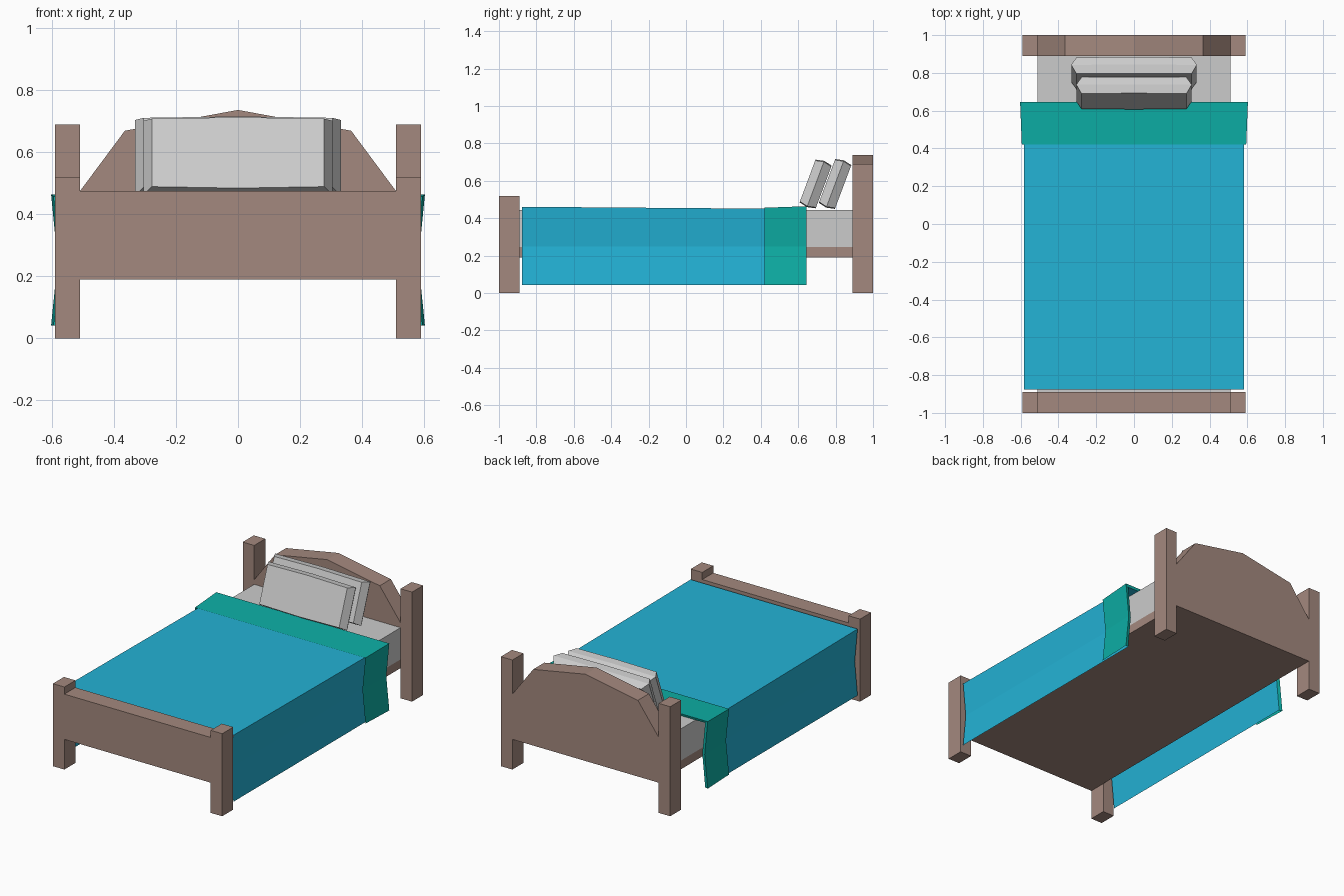
import bpy
from math import radians

if "Cube" in bpy.data.objects:
    bpy.data.objects.remove(bpy.data.objects["Cube"])


def material(name, rgb):
    m = bpy.data.materials.new(name)
    m.diffuse_color = (*rgb, 1)
    m.use_nodes = True
    m.node_tree.nodes["Principled BSDF"].inputs["Base Color"].default_value = m.diffuse_color
    return m


WOOD = material("wood", (0.37, 0.25, 0.21))
BLUE = material("blue_cloth", (0.017, 0.45, 0.67))
TEAL = material("teal_cloth", (0.004, 0.43, 0.38))


def mesh(name, verts, faces, mat=None):
    me = bpy.data.meshes.new(name)
    me.from_pydata(verts, [], faces)
    me.update()
    ob = bpy.data.objects.new(name, me)
    bpy.context.collection.objects.link(ob)
    if mat:
        me.materials.append(mat)
    return ob


def prism(name, profile, y0, y1, mat=None):
    """Extrude an x-z outline (counter-clockwise from the front) along y."""
    n = len(profile)
    verts = [(x, y, z) for y in (y0, y1) for x, z in profile]
    faces = [list(range(n)), list(range(2 * n - 1, n - 1, -1))]
    faces += [(i, i + n, (i + 1) % n + n, (i + 1) % n) for i in range(n)]
    return mesh(name, verts, faces, mat)


def box(name, x0, x1, y0, y1, z0, z1, mat=None):
    return prism(name, [(x0, z0), (x1, z0), (x1, z1), (x0, z1)], y0, y1, mat)


# Corner posts
for side, s in (("left", -1), ("right", 1)):
    x0, x1 = sorted((s * 0.51, s * 0.59))
    box(f"front_post_{side}", x0, x1, -1.0, -0.89, 0, 0.52, WOOD)
    box(f"back_post_{side}", x0, x1, 0.89, 1.0, 0, 0.69, WOOD)

# Footboard, arched headboard, base and mattress
box("footboard", -0.51, 0.51, -1.0, -0.89, 0.19, 0.475, WOOD)
prism("headboard", [(-0.51, 0.19), (0.51, 0.19), (0.51, 0.475), (0.365, 0.67),
                    (0, 0.737), (-0.365, 0.67), (-0.51, 0.475)], 0.89, 1.0, WOOD)
box("bed_base", -0.51, 0.51, -0.89, 0.89, 0.19, 0.245, WOOD)
box("mattress", -0.51, 0.51, -0.89, 0.89, 0.245, 0.445)


def sheet(name, sections, mat):
    """Draped cloth: each section is (y, half width, pinched half width, top z)."""
    verts, faces = [], []
    for y, w, m, z in sections:
        half = [(w, 0.042), (m, 0.25), (w, z)]
        verts += [(-x, y, h) for x, h in half] + [(x, y, h) for x, h in half[::-1]]
    for r in range(len(sections) - 1):
        for i in range(5):
            a = r * 6 + i
            faces.append((a, a + 6, a + 7, a + 1))
    return mesh(name, verts, faces, mat)


# Blanket with its end turned back over itself
sheet("blanket", [(-0.877, 0.582, 0.562, 0.461), (0.42, 0.582, 0.562, 0.451),
                  (0.64, 0.582, 0.562, 0.449)], BLUE)
sheet("blanket_fold", [(0.64, 0.582, 0.562, 0.449), (0.645, 0.603, 0.582, 0.464),
                       (0.42, 0.594, 0.573, 0.456)], TEAL)


def pillow(name, y, z, w, h):
    """Slab with a fuller middle seam and slightly bowed long edges."""
    verts = []
    for t, dw, dh in ((-0.046, 0, 0), (0, 0.027, 0.01), (0.046, 0, 0)):
        a, b = w + dw, h + dh
        verts += [(-a, t, -b), (0, t, -b - 0.005), (a, t, -b),
                  (a, t, b), (0, t, b + 0.005), (-a, t, b)]
    faces = [(0, 1, 4, 5), (1, 2, 3, 4), (17, 16, 13, 12), (16, 15, 14, 13)]
    for r in (0, 6):
        for i in range(6):
            j = (i + 1) % 6
            faces.append((r + i, r + i + 6, r + j + 6, r + j))
    ob = mesh(name, verts, faces)
    ob.location = (0, y, z)
    ob.rotation_euler.x = radians(-20.5)


# Two pillows leaning against the headboard
pillow("front_pillow", 0.693, 0.583, 0.278, 0.117)
pillow("back_pillow", 0.797, 0.583, 0.305, 0.12)
